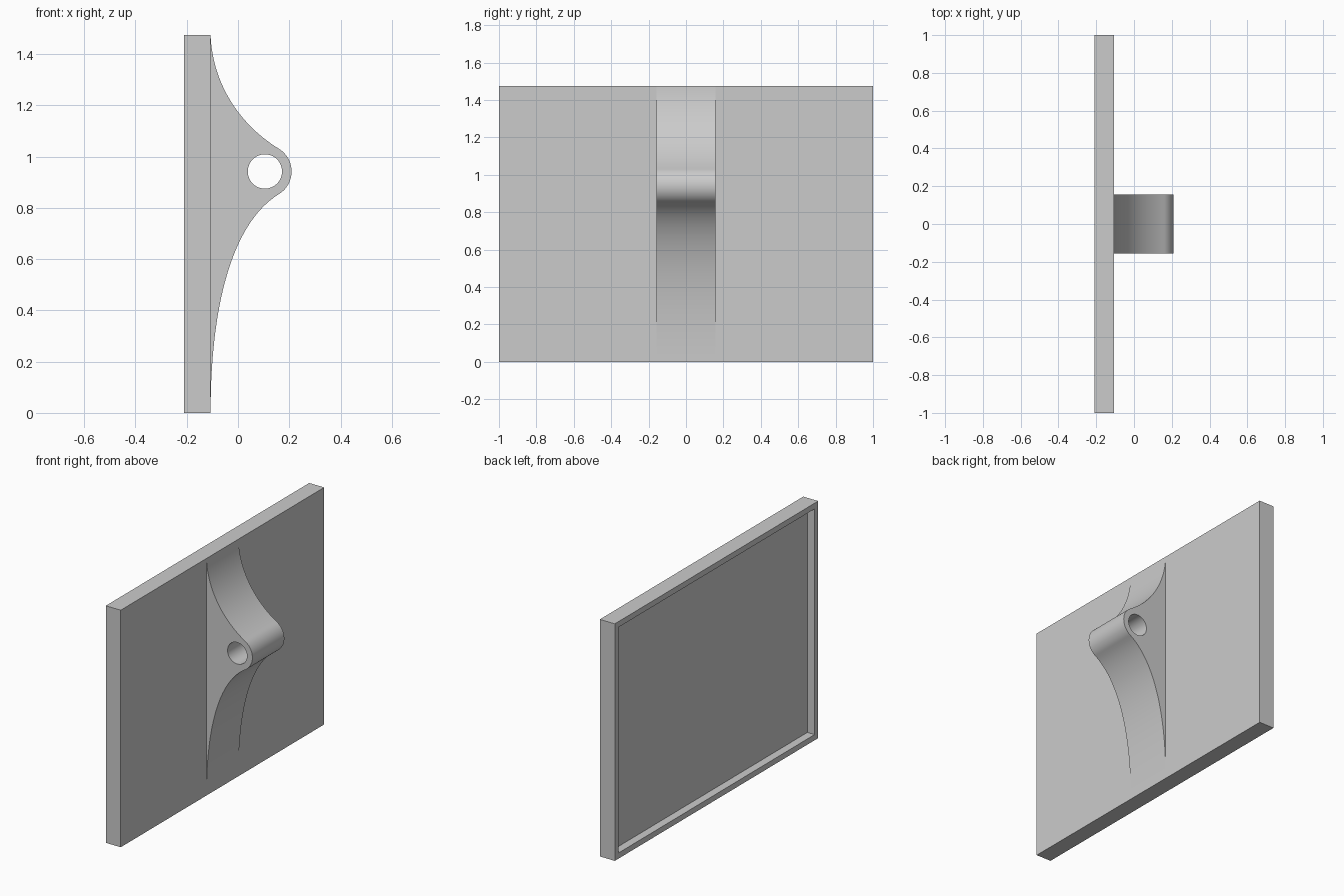
import bpy, bmesh, math
from mathutils import Vector
from mathutils.geometry import interpolate_bezier

old = bpy.data.objects.get("Cube")
if old:
    bpy.data.objects.remove(old, do_unlink=True)

grey = bpy.data.materials.new("plain_grey")
grey.use_nodes = True
grey.diffuse_color = (0.6, 0.6, 0.6, 1)
grey.node_tree.nodes["Principled BSDF"].inputs["Base Color"].default_value = grey.diffuse_color

BACK, FACE, HEIGHT = -0.21, -0.107, 1.475   # plate extents
RIM, RECESS = 0.05, 0.05                    # rim width and recess depth
HALF = 0.157                                # half width of the bracket
BOSS, BOSS_R, HOLE_R = Vector((0.105, 0.942)), 0.104, 0.067

# Backing plate with a shallow rimmed recess in its rear face
bm = bmesh.new()
bmesh.ops.create_cube(bm, size=1)
bmesh.ops.scale(bm, vec=(FACE - BACK, 2, HEIGHT), verts=bm.verts)
bmesh.ops.translate(bm, vec=((FACE + BACK) / 2, 0, HEIGHT / 2), verts=bm.verts)
rear = min(bm.faces, key=lambda f: f.calc_center_median().x)
bmesh.ops.inset_region(bm, faces=[rear], thickness=RIM)
floor = bmesh.ops.extrude_face_region(bm, geom=[rear])["geom"]
bmesh.ops.translate(bm, vec=(RECESS, 0, 0),
                    verts=[g for g in floor if isinstance(g, bmesh.types.BMVert)])
if rear.is_valid:
    bmesh.ops.delete(bm, geom=[rear], context='FACES_ONLY')
bmesh.ops.recalc_face_normals(bm, faces=bm.faces)
mesh = bpy.data.meshes.new("backing_plate")
bm.to_mesh(mesh)
bm.free()
mesh.materials.append(grey)
plate = bpy.data.objects.new("backing_plate", mesh)
bpy.context.collection.objects.link(plate)


def arc(radius, start, end, steps):
    angles = [math.radians(start + (end - start) * i / steps) for i in range(steps + 1)]
    return [BOSS + radius * Vector((math.cos(a), math.sin(a))) for a in angles]


def sweep(start, handle, end, pull):
    """Flowing edge from the plate to the boss, leaving the boss along its tangent."""
    tangent = (end - BOSS).orthogonal().normalized()
    if tangent.x > 0:
        tangent = -tangent
    pts = interpolate_bezier(*[p.to_3d() for p in (start, handle, end + tangent * pull, end)], 32)
    return [p.to_2d() for p in pts]


# Flared pivot bracket: profile with a round hole, extruded across the plate
nose = arc(BOSS_R, -58.5, 58.5, 28)
lower = sweep(Vector((FACE, 0.001)), Vector((FACE, 0.45)), nose[0], 0.2)
upper = sweep(Vector((FACE, HEIGHT - 0.001)), Vector((-0.1, 1.29)), nose[-1], 0.185)
root = [Vector((FACE - 0.01, HEIGHT - 0.001)), Vector((FACE - 0.01, 0.001))]
outline = lower + nose[1:-1] + upper[::-1] + root
hole = arc(HOLE_R, 0, 360, 48)[:-1]

curve = bpy.data.curves.new("pivot_bracket", 'CURVE')
curve.dimensions = '2D'
curve.fill_mode = 'BOTH'
curve.extrude = HALF
for loop in (outline, hole):
    spline = curve.splines.new('POLY')
    spline.points.add(len(loop) - 1)
    for point, p in zip(spline.points, loop):
        point.co = (p.x, p.y, 0, 1)
    spline.use_cyclic_u = True
curve.materials.append(grey)
bracket = bpy.data.objects.new("pivot_bracket", curve)
bracket.rotation_euler.x = math.pi / 2
bpy.context.collection.objects.link(bracket)

# Turn the profile into a welded mesh with smooth sides and crisp edges
bpy.ops.object.select_all(action='DESELECT')
bracket.select_set(True)
bpy.context.view_layer.objects.active = bracket
bpy.ops.object.convert(target='MESH')
bm = bmesh.new()
bm.from_mesh(bracket.data)
bmesh.ops.remove_doubles(bm, verts=bm.verts, dist=0.0001)
bmesh.ops.recalc_face_normals(bm, faces=bm.faces)
bm.to_mesh(bracket.data)
bm.free()
bpy.ops.object.shade_smooth_by_angle(angle=math.radians(30))
